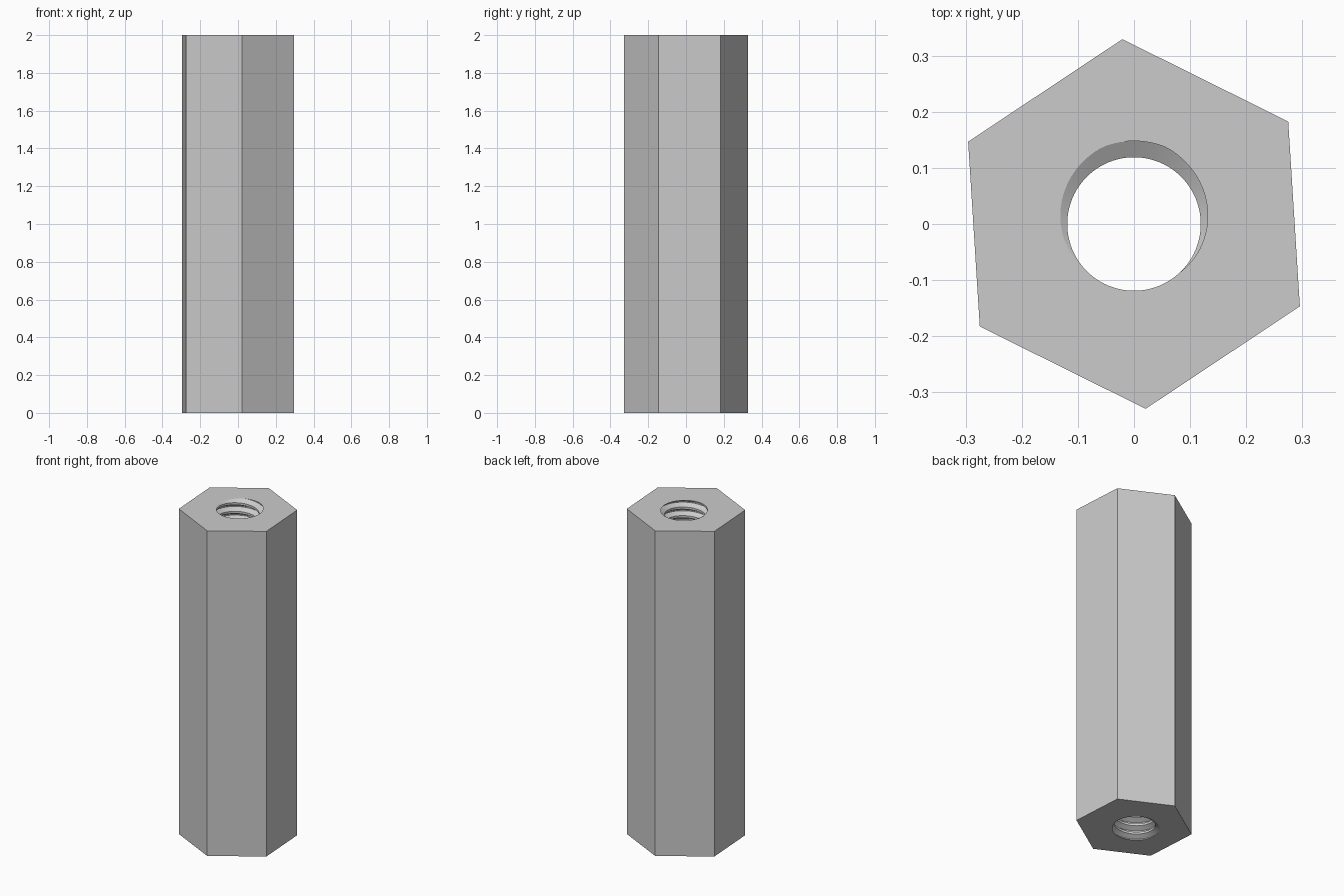
import bpy, bmesh, math

cube = bpy.data.objects.get("Cube")
if cube:
    bpy.data.objects.remove(cube, do_unlink=True)

HEIGHT = 2.0
HEX_RADIUS = 0.33
HEX_TURN = math.radians(33.6)
MINOR, MAJOR = 0.119, 0.148      # thread crest and root radii
PITCH = 0.053
PER_SIDE = 12                    # bore columns per hexagon side
COLUMNS = 6 * PER_SIDE
BREAKS = (-0.375, -0.0625, 0.0625, 0.375)   # groove profile, in pitches

metal = bpy.data.materials.new("grey metal")
metal.use_nodes = True
GREY = (0.6, 0.6, 0.6, 1)
metal.diffuse_color = GREY
metal.node_tree.nodes["Principled BSDF"].inputs["Base Color"].default_value = GREY


def lead(angle):
    """Turns of the helix at an angle; a groove meets the top at the back."""
    return (angle - math.pi / 2) / math.tau


def bore_radius(angle, z):
    phase = (z - HEIGHT) / PITCH - lead(angle)
    d = abs(phase - round(phase))
    t = min(max((d - BREAKS[2]) / (BREAKS[3] - BREAKS[2]), 0), 1)
    return MAJOR + (MINOR - MAJOR) * t


bm = bmesh.new()

# Threaded bore: helical rows trimmed flat at both ends
turns = math.ceil(HEIGHT / PITCH) + 2
columns = []
for j in range(COLUMNS + 1):
    angle = HEX_TURN + math.tau * j / COLUMNS
    column = []
    for k in range(-turns, 3):
        for b in BREAKS:
            z = HEIGHT + PITCH * (k + b + lead(angle))
            z = min(max(z, 0), HEIGHT)
            r = bore_radius(angle, z)
            column.append(bm.verts.new((r * math.cos(angle), r * math.sin(angle), z)))
    columns.append(column)

for a, b in zip(columns, columns[1:]):
    for m in range(len(a) - 1):
        if max(a[m + 1].co.z - a[m].co.z, b[m + 1].co.z - b[m].co.z) > 1e-6:
            bm.faces.new((a[m], a[m + 1], b[m + 1], b[m]))

# Hexagonal sides and the two end faces around the bore
corners = []
for i in range(6):
    angle = HEX_TURN + math.tau * i / 6
    x, y = HEX_RADIUS * math.cos(angle), HEX_RADIUS * math.sin(angle)
    corners.append([bm.verts.new((x, y, z)) for z in (0, HEIGHT)])

for i in range(6):
    a, b = corners[i], corners[(i + 1) % 6]
    bm.faces.new((a[0], b[0], b[1], a[1]))
    arc = columns[i * PER_SIDE:(i + 1) * PER_SIDE + 1]
    bm.faces.new([a[1], b[1]] + [c[-1] for c in reversed(arc)])
    bm.faces.new([b[0], a[0]] + [c[0] for c in arc])

bmesh.ops.remove_doubles(bm, verts=bm.verts[:], dist=1e-5)
loose = [v for v in bm.verts if not v.link_faces]
bmesh.ops.delete(bm, geom=loose, context='VERTS')
bmesh.ops.recalc_face_normals(bm, faces=bm.faces[:])

mesh = bpy.data.meshes.new("hex_standoff")
bm.to_mesh(mesh)
bm.free()
mesh.materials.append(metal)
standoff = bpy.data.objects.new("hex_standoff", mesh)
bpy.context.collection.objects.link(standoff)

# Smooth around the bore, sharp at thread and hexagon edges
bpy.ops.object.select_all(action='DESELECT')
standoff.select_set(True)
bpy.context.view_layer.objects.active = standoff
bpy.ops.object.shade_smooth_by_angle(angle=math.radians(25))
